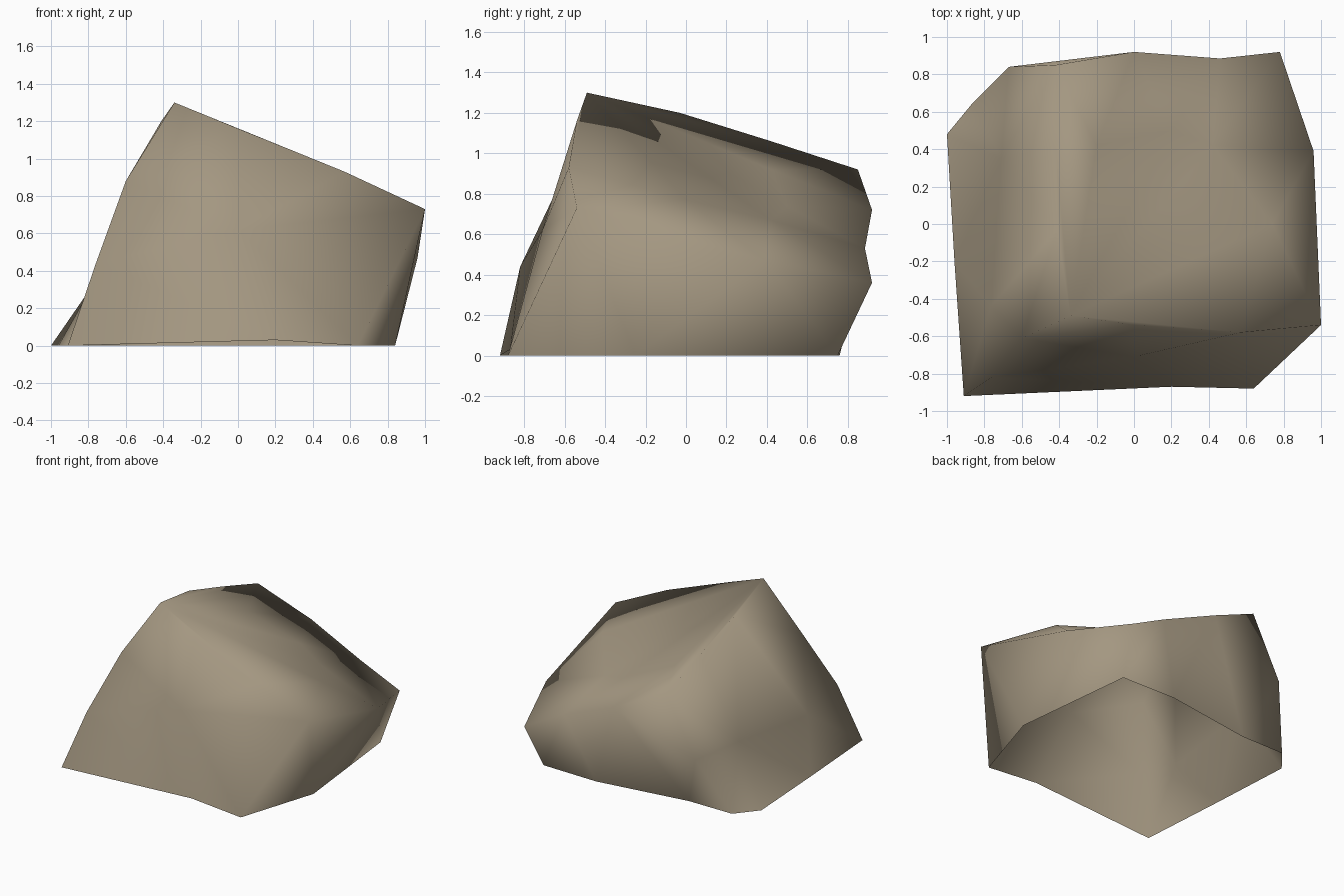
import bpy, bmesh

if "Cube" in bpy.data.objects:
    bpy.data.objects.remove(bpy.data.objects["Cube"])

# Three rings of corner points, anticlockwise from the front left corner
foot = [(-.91, -.92, 0), (.2, -.87, .03), (.64, -.88, 0), (.84, -.25, 0),
        (.73, .75, 0), (.26, .76, 0), (-.485, .65, 0), (-.86, .65, 0),
        (-1, .48, 0), (-.96, -.2, 0)]
waist = [(-.76, -.82, .44), (0, -.71, .62), (1, -.54, .73), (.96, .39, .47),
         (.78, .92, .36), (.46, .885, .53), (0, .92, .72), (-.67, .84, .45),
         (-.71, .35, .42), (-.765, -.44, .345)]
shoulder = [(-.6, -.61, .88), (0, -.54, 1.16), (.57, -.58, .93), (.74, 0, .77),
            (.42, .42, .67), (.2, .5, .74), (-.2, .42, .92), (-.42, .85, .92),
            (-.42, .42, 1.06), (-.41, -.03, 1.2)]
peak = (-.34, -.49, 1.3)

bm = bmesh.new()
rings = [[bm.verts.new(p) for p in ring] for ring in (foot, waist, shoulder)]
tip = bm.verts.new(peak)
n = len(foot)


def bridge(low, high):
    """Join two rings with triangles, cutting each quad on its short diagonal."""
    for i in range(n):
        j = (i + 1) % n
        a, b, c, d = low[i], low[j], high[j], high[i]
        if (a.co - c.co).length < (b.co - d.co).length:
            tris = (a, b, c), (a, c, d)
        else:
            tris = (a, b, d), (b, c, d)
        for t in tris:
            bm.faces.new(t)


# Sloping sides, then the facets that run up to the peak; open underneath
bridge(rings[0], rings[1])
bridge(rings[1], rings[2])
for i in range(n):
    bm.faces.new((rings[2][i], rings[2][(i + 1) % n], tip))
for f in bm.faces:
    f.smooth = True

mesh = bpy.data.meshes.new("boulder")
bm.to_mesh(mesh)
bm.free()
boulder = bpy.data.objects.new("boulder", mesh)
bpy.context.collection.objects.link(boulder)

# Single stone colour
stone = bpy.data.materials.new("brown_stone")
stone.diffuse_color = (.37, .31, .22, 1)
stone.use_nodes = True
stone.node_tree.nodes["Principled BSDF"].inputs["Base Color"].default_value = stone.diffuse_color
mesh.materials.append(stone)
